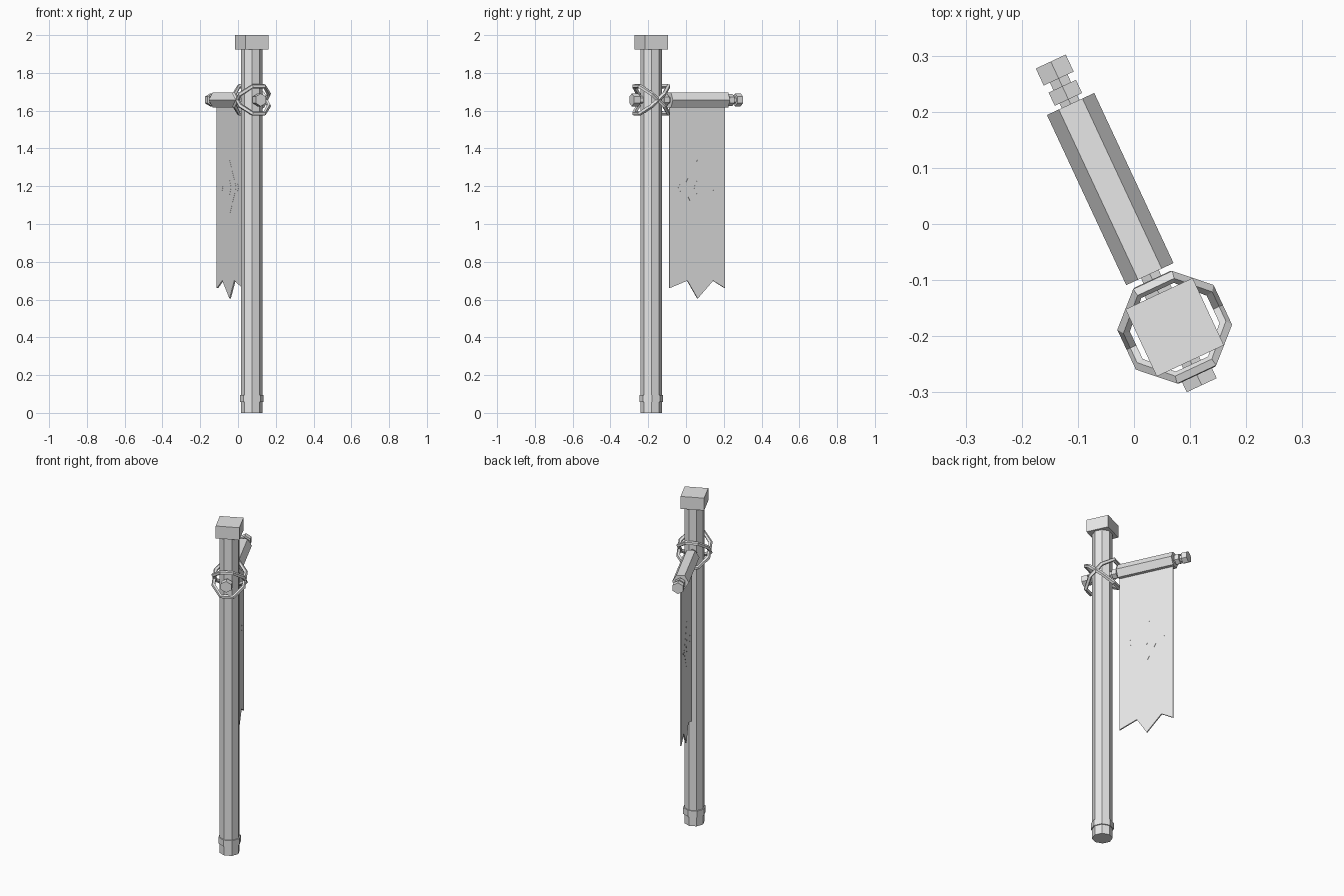
import bpy, bmesh, math
from mathutils import Matrix, Vector

if "Cube" in bpy.data.objects:
    bpy.data.objects.remove(bpy.data.objects["Cube"])

# Local frame: z = pole axis, +y = direction of the banner arm
FRAME = Matrix.Translation((0.0725, -0.184, 0)) @ Matrix.Rotation(math.radians(25), 4, 'Z')
ARM_Z = 1.657

grey = bpy.data.materials.new("light_grey")
grey.diffuse_color = (0.8, 0.8, 0.8, 1)
grey.use_nodes = True
grey.node_tree.nodes["Principled BSDF"].inputs["Base Color"].default_value = grey.diffuse_color


def finish(name, bm):
    bmesh.ops.recalc_face_normals(bm, faces=bm.faces)
    bm.transform(FRAME)
    me = bpy.data.meshes.new(name)
    bm.to_mesh(me)
    bm.free()
    me.materials.append(grey)
    ob = bpy.data.objects.new(name, me)
    bpy.context.collection.objects.link(ob)


def prism(name, pts, axis, lo, hi):
    """Extrude a 2D outline along an axis: 'z' uses (x,y), 'y' uses (x,z), 'x' uses (y,z)."""
    place = {'z': lambda a, b, h: (a, b, h),
             'y': lambda a, b, h: (a, h, b),
             'x': lambda a, b, h: (h, a, b)}[axis]
    bm = bmesh.new()
    low = [bm.verts.new(place(a, b, lo)) for a, b in pts]
    high = [bm.verts.new(place(a, b, hi)) for a, b in pts]
    n = len(pts)
    bm.faces.new(low)
    bm.faces.new(high)
    for i in range(n):
        j = (i + 1) % n
        bm.faces.new((low[i], low[j], high[j], high[i]))
    finish(name, bm)


def ngon(n, r, start, cz=0.0):
    return [(r * math.cos(math.radians(start + 360 * i / n)),
             cz + r * math.sin(math.radians(start + 360 * i / n))) for i in range(n)]


# Pole, foot collar and square cap
prism("pole", ngon(8, 0.0565, 22.5), 'z', 0, 1.93)
prism("foot_collar", ngon(8, 0.063, 22.5), 'z', 0.057, 0.095)
prism("pole_cap", ngon(4, 0.066 * math.sqrt(2), 45), 'z', 1.925, 2.0)

# Cross arm: hexagonal pieces (radius, start angle, from, to along the arm)
for name, r, start, a, b in [
        ("arm_rod", 0.020, 30, -0.09, 0.50),
        ("arm_front_knob", 0.034, 30, -0.114, -0.076),
        ("arm_inner_collar", 0.029, 30, 0.066, 0.094),
        ("arm_outer_collar", 0.031, 30, 0.448, 0.474),
        ("arm_end_knob", 0.034, 30, 0.489, 0.5225),
        ("cloth_roll", 0.0465, 0, 0.1045, 0.439)]:
    prism(name, ngon(6, r, start, ARM_Z), 'y', a, b)

# Hanging banner with swallow-tailed lower edge
prism("banner", [(0.105, 1.65), (0.105, 0.66), (0.21, 0.70), (0.27, 0.605),
                 (0.36, 0.70), (0.43, 0.66), (0.43, 1.65)], 'x', -0.004, 0.004)


# Thin diamond emblem on both sides of the banner
def diamond(name, cy, w, h, t):
    prism(name, [(cy - w, 1.193), (cy, 1.193 - h), (cy + w, 1.193), (cy, 1.193 + h)], 'x', -t, t)


diamond("emblem_large", 0.267, 0.082, 0.145, 0.0046)
diamond("emblem_centre", 0.267, 0.02, 0.04, 0.0052)
for side in (-1, 1):
    diamond("emblem_side", 0.267 + side * 0.098, 0.014, 0.022, 0.0046)


# Two crossed rope loops lashing the arm to the pole
def rope(name, slope, n=8, sides=5, R=0.091, r=0.012):
    bm = bmesh.new()
    rings = []
    for i in range(n):
        a = math.radians(22.5 + 360 * i / n)
        out = Vector((math.cos(a), math.sin(a), slope * math.sin(a)))
        centre = out * R + Vector((0, 0, ARM_Z))
        out.normalize()
        up = Vector((0, -slope, 1)).normalized()
        rings.append([bm.verts.new(centre + r * (out * math.cos(t) + up * math.sin(t)))
                      for t in (2 * math.pi * k / sides for k in range(sides))])
    for i in range(n):
        p, q = rings[i], rings[(i + 1) % n]
        for k in range(sides):
            m = (k + 1) % sides
            bm.faces.new((p[k], p[m], q[m], q[k]))
    finish(name, bm)


rope("rope_loop_rising", 0.86)
rope("rope_loop_falling", -0.86)
